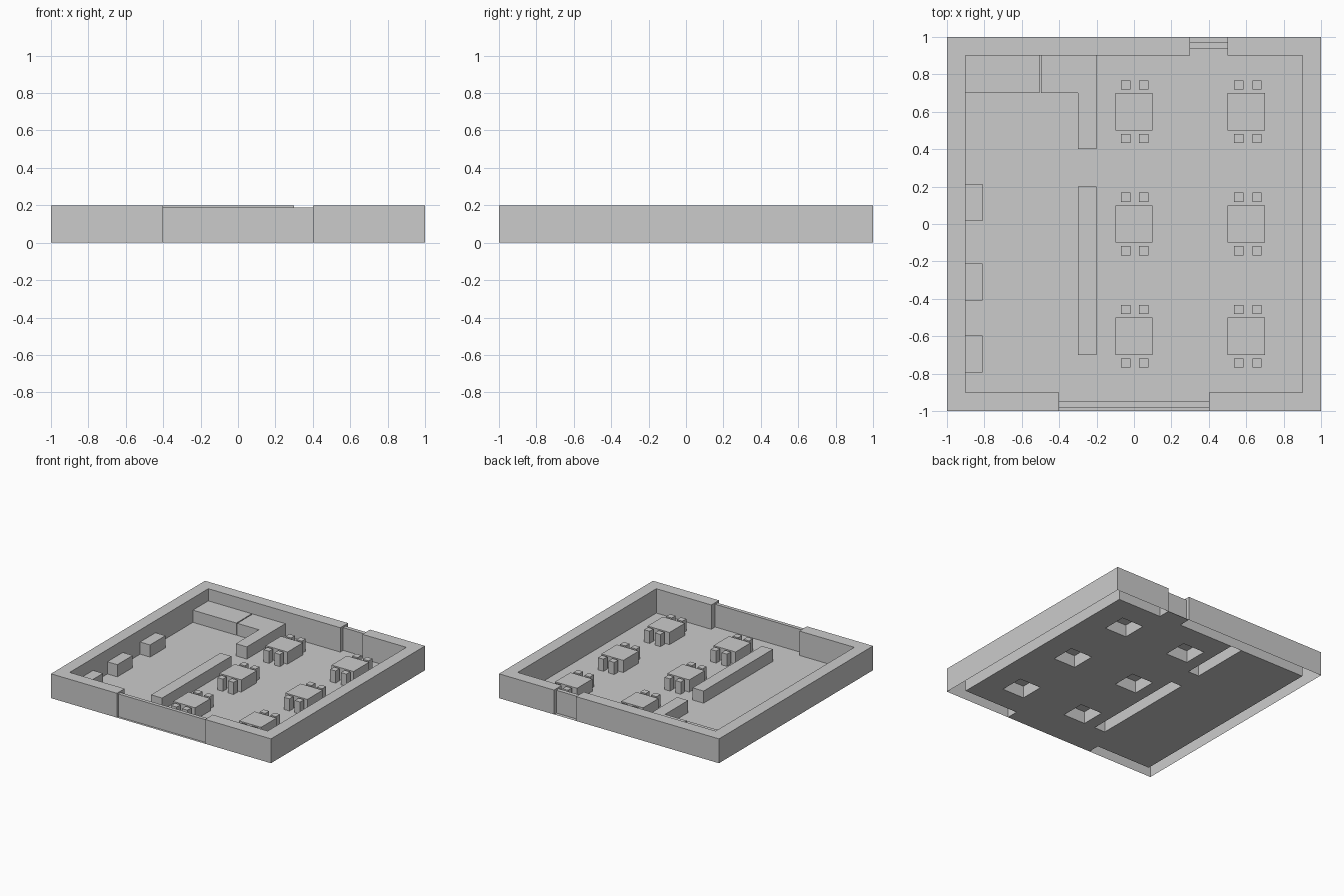
import bpy, bmesh

if "Cube" in bpy.data.objects:
    bpy.data.objects.remove(bpy.data.objects["Cube"])


def finish(name, bm):
    mesh = bpy.data.meshes.new(name)
    bm.to_mesh(mesh)
    bm.free()
    obj = bpy.data.objects.new(name, mesh)
    bpy.context.collection.objects.link(obj)
    return obj


def prism(name, outline, height):
    """Raise a counter-clockwise outline from the floor; the underside stays open."""
    bm = bmesh.new()
    low = [bm.verts.new((x, y, 0)) for x, y in outline]
    top = [bm.verts.new((x, y, height)) for x, y in outline]
    n = len(outline)
    for i in range(n):
        j = (i + 1) % n
        bm.faces.new((low[i], low[j], top[j], top[i]))
    bm.faces.new(top)
    return finish(name, bm)


def block(name, x0, x1, y0, y1, height=0.1):
    return prism(name, [(x0, y0), (x1, y0), (x1, y1), (x0, y1)], height)


# Hollow walls, split by the front and back door openings
prism("right_wall", [(0.4, -1), (1, -1), (1, 1), (0.5, 1), (0.5, 0.9),
                     (0.9, 0.9), (0.9, -0.9), (0.4, -0.9)], 0.2)
prism("left_wall", [(-0.4, -1), (-0.4, -0.9), (-0.9, -0.9), (-0.9, 0.9),
                    (0.3, 0.9), (0.3, 1), (-1, 1), (-1, -1)], 0.2)

# Door panels
block("front_door", -0.4, 0.4, -0.98, -0.95, 0.187)
block("back_door", 0.3, 0.5, 0.937, 0.97, 0.187)

# Tables and counters are raised out of the floor, leaving openings below
tables = [(x, y) for x in (0, 0.6) for y in (-0.6, 0, 0.6)]
raised = [(x - 0.1, x + 0.1, y - 0.1, y + 0.1) for x, y in tables]
for r in raised:
    block("table", *r)
counters = [(-0.3, -0.2, -0.7, 0.2), (-0.3, -0.2, 0.4, 0.9)]
for name, r in zip(("long_counter", "short_counter"), counters):
    block(name, *r)
raised += counters

# Chairs: a pair in front of and behind each table
for tx, ty in tables:
    for cx in (-0.045, 0.053):
        for side in (-1, 1):
            cy = ty + side * 0.143
            x = tx + cx + (0.005 if tx else 0)
            block("chair", x - 0.025, x + 0.025, cy - 0.025, cy + 0.025)

# Kitchen cabinets and counter return along the back wall
block("corner_cabinet", -0.9, -0.705, 0.7, 0.9)
block("middle_cabinet", -0.705, -0.505, 0.7, 0.9)
block("counter_return", -0.497, -0.3, 0.7, 0.9)

# Appliances along the left wall
for y in (0.115, -0.31, -0.695):
    block("appliance", -0.9, -0.81, y - 0.1, y + 0.1)

# Floor: a thin sheet reaching into the doorways, open below the raised parts
holes = raised
rooms = [(-0.9, 0.9, -0.9, 0.9), (-0.4, 0.4, -1, -0.9), (0.3, 0.5, 0.9, 1)]
xs = sorted({round(v, 3) for r in holes + rooms for v in r[:2]})
ys = sorted({round(v, 3) for r in holes + rooms for v in r[2:]})


def inside(x, y, rects):
    return any(a < x < b and c < y < d for a, b, c, d in rects)


bm = bmesh.new()
for x0, x1 in zip(xs, xs[1:]):
    for y0, y1 in zip(ys, ys[1:]):
        mx, my = (x0 + x1) / 2, (y0 + y1) / 2
        if inside(mx, my, rooms) and not inside(mx, my, holes):
            corners = ((x0, y0), (x1, y0), (x1, y1), (x0, y1))
            bm.faces.new([bm.verts.new((x, y, 0)) for x, y in corners])
bmesh.ops.remove_doubles(bm, verts=bm.verts[:], dist=0.0005)
finish("floor", bm)
